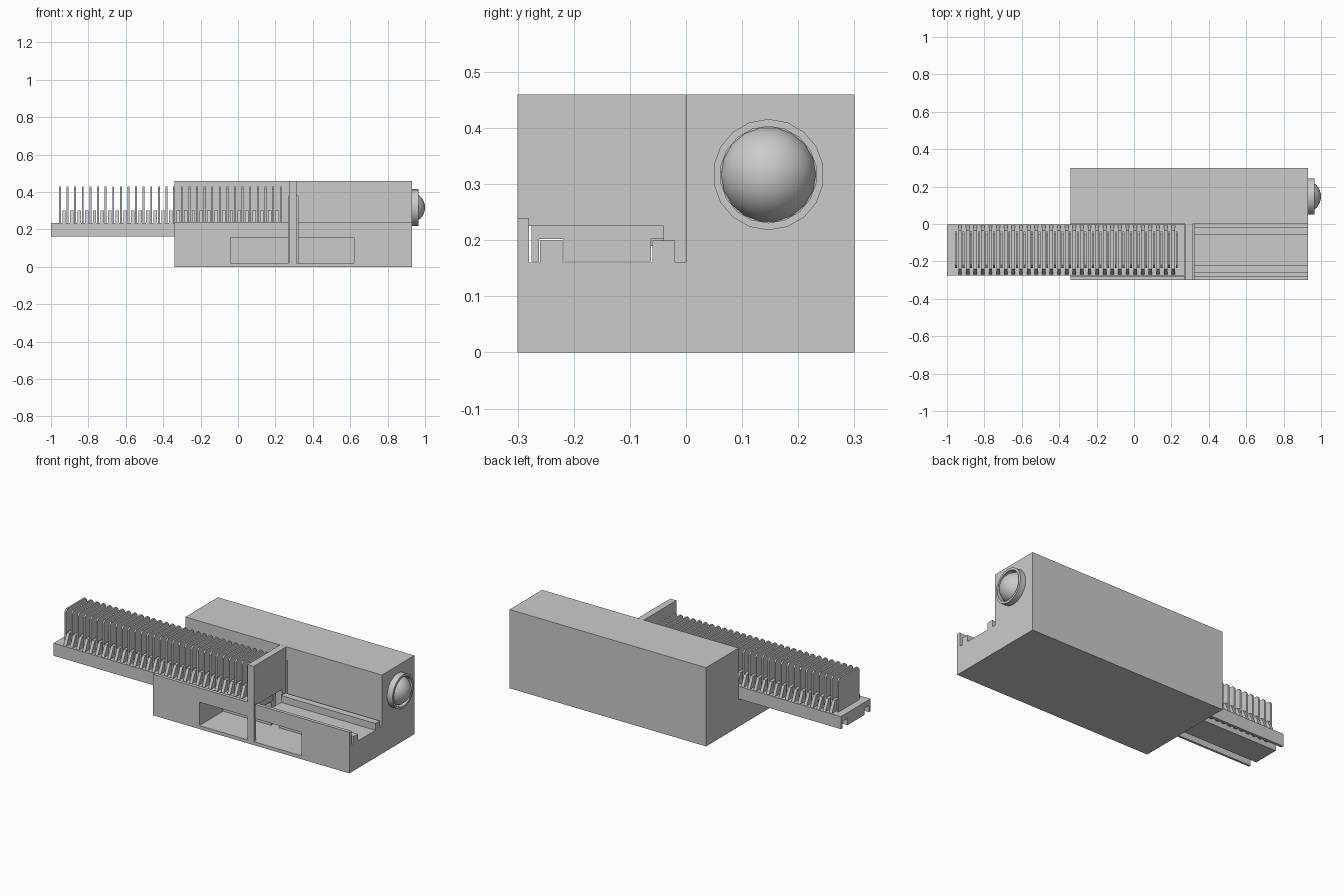
import bpy, bmesh, math
from mathutils import Matrix

if "Cube" in bpy.data.objects:
    bpy.data.objects.remove(bpy.data.objects["Cube"])

grey = bpy.data.materials.new("light_grey")
grey.diffuse_color = (0.6, 0.6, 0.6, 1)
grey.use_nodes = True
grey.node_tree.nodes["Principled BSDF"].inputs["Base Color"].default_value = grey.diffuse_color


def finish(name, bm, smooth=False):
    bmesh.ops.recalc_face_normals(bm, faces=bm.faces)
    me = bpy.data.meshes.new(name)
    bm.to_mesh(me)
    bm.free()
    me.materials.append(grey)
    ob = bpy.data.objects.new(name, me)
    bpy.context.collection.objects.link(ob)
    if smooth:
        bpy.context.view_layer.objects.active = ob
        ob.select_set(True)
        bpy.ops.object.shade_smooth_by_angle(angle=math.radians(30))
        ob.select_set(False)
    return ob


def prism(bm, profile, x0, x1):
    """Extrude a (y, z) outline from x0 to x1."""
    f = bm.faces.new([bm.verts.new((x0, y, z)) for y, z in profile])
    out = bmesh.ops.extrude_face_region(bm, geom=[f])["geom"]
    vs = [v for v in out if isinstance(v, bmesh.types.BMVert)]
    bmesh.ops.translate(bm, vec=(x1 - x0, 0, 0), verts=vs)


def rect(y0, y1, z0, z1):
    return [(y0, z0), (y1, z0), (y1, z1), (y0, z1)]


def part(name, profile, x0, x1):
    bm = bmesh.new()
    prism(bm, profile, x0, x1)
    return finish(name, bm)


def cut(target, name, profile, x0, x1):
    c = part(name, profile, x0, x1)
    c.hide_render = True
    c.hide_viewport = True
    m = target.modifiers.new(name, "BOOLEAN")
    m.operation = "DIFFERENCE"
    m.solver = "EXACT"
    m.object = c


# Projector housing with a railed tray channel along the front
channel = [(-0.28, 0.24), (-0.28, 0.16), (-0.26, 0.16), (-0.26, 0.20),
           (-0.22, 0.20), (-0.22, 0.16), (-0.06, 0.16), (-0.06, 0.20),
           (-0.02, 0.20), (-0.02, 0.16), (0, 0.16)]
housing = part("housing", [(0.3, 0), (-0.3, 0), (-0.3, 0.24)] + channel
               + [(0, 0.46), (0.3, 0.46)], -0.34, 0.93)
cut(housing, "front_recess_cutter", rect(-0.35, -0.08, 0.02, 0.157), -0.04, 0.62)
cut(housing, "slide_slot_cutter", rect(-0.36, 0.25, 0.02, 0.38), 0.27, 0.32)

# Slide changer bridging the channel
part("slide_changer", [(-0.3, 0.02), (-0.28, 0.02), (-0.28, 0.225), (-0.04, 0.225),
                       (-0.04, 0.02), (-0.001, 0.02), (-0.001, 0.46), (-0.3, 0.46)],
     0.272, 0.312)

# Slide tray with two guide grooves
part("slide_tray", [(-0.275, 0.235), (-0.275, 0.162), (-0.262, 0.162), (-0.262, 0.202),
                    (-0.218, 0.202), (-0.218, 0.162), (-0.062, 0.162), (-0.062, 0.202),
                    (-0.018, 0.202), (-0.018, 0.162), (-0.002, 0.162), (-0.002, 0.235)],
     -1.0, 0.27)

# Slides, the wedge dividers between them and the rack teeth below
COUNT, STEP, START = 30, 0.0407, -0.957
slides, dividers, teeth = bmesh.new(), bmesh.new(), bmesh.new()
slide = [(-0.235, 0.23), (-0.04, 0.23), (-0.04, 0.415), (-0.055, 0.43),
         (-0.22, 0.43), (-0.235, 0.415)]
wedge = [(-0.272, 0.23), (-0.004, 0.23), (-0.035, 0.30), (-0.24, 0.30)]
for i in range(COUNT):
    x = START + i * STEP
    prism(slides, slide, x, x + 0.010)
    if i < COUNT - 1:
        prism(dividers, wedge, x + 0.018, x + 0.036)
    if x < -0.38:
        prism(teeth, rect(-0.063, -0.017, 0.19, 0.205), x + 0.018, x + 0.036)
finish("slides", slides)
finish("tray_dividers", dividers)
finish("rack_teeth", teeth)

# Lens barrel ring and domed lens
LY, LZ, N = 0.147, 0.317, 18
bm = bmesh.new()
section = [(0.92, 0.086), (0.92, 0.099), (0.965, 0.099), (0.965, 0.086)]
rings = []
for i in range(N):
    a = 2 * math.pi * i / N
    rings.append([bm.verts.new((x, LY + r * math.sin(a), LZ + r * math.cos(a)))
                  for x, r in section])
for i in range(N):
    a, b = rings[i], rings[(i + 1) % N]
    for j in range(4):
        k = (j + 1) % 4
        bm.faces.new((a[j], a[k], b[k], b[j]))
finish("lens_ring", bm, True)

bm = bmesh.new()
bmesh.ops.create_uvsphere(bm, u_segments=N, v_segments=16, radius=0.086,
                          matrix=Matrix.Translation((0.914, LY, LZ))
                          @ Matrix.Rotation(math.pi / 2, 4, "Y"))
finish("lens", bm, True)
